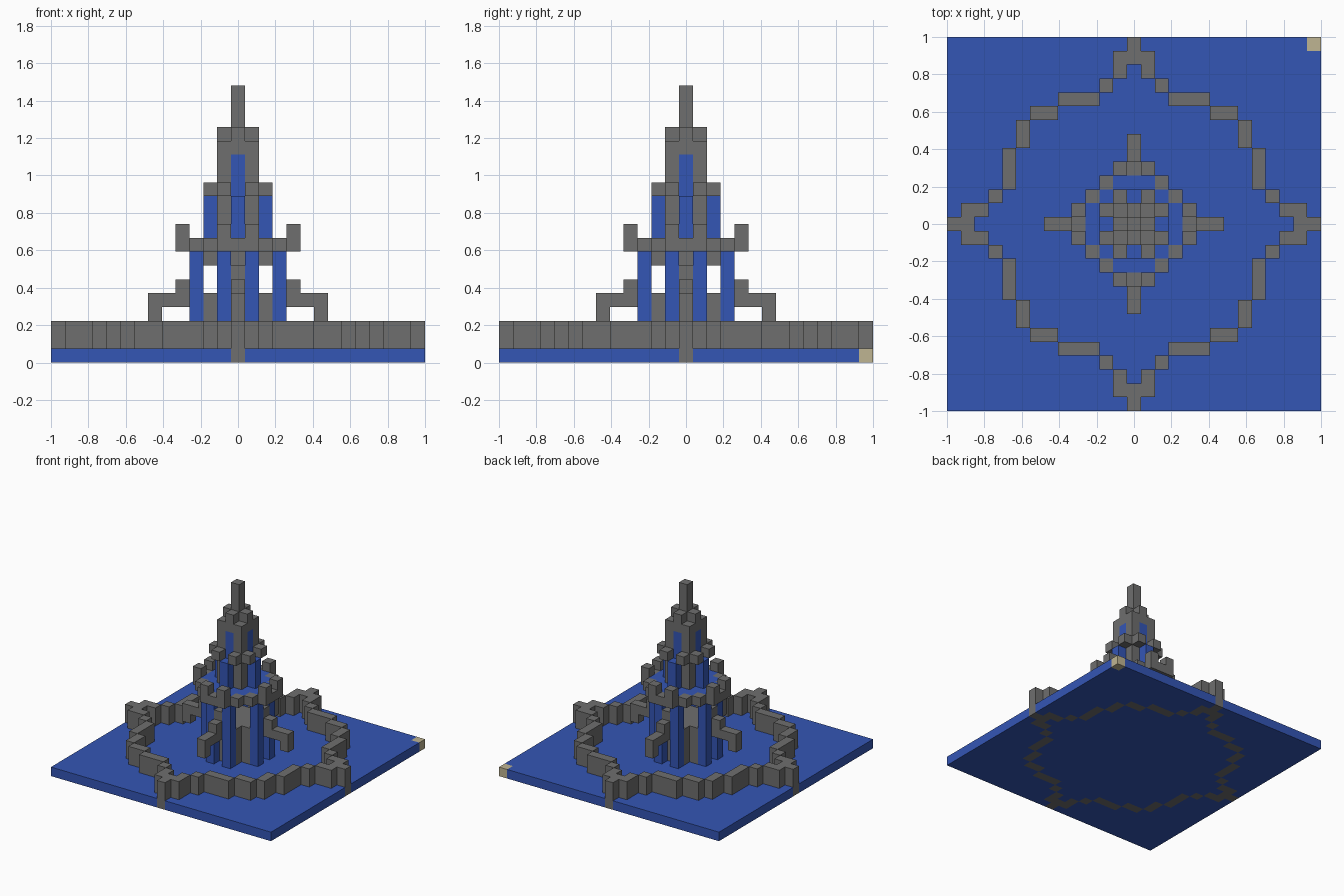
import bpy
import bmesh
from mathutils import Vector

if "Cube" in bpy.data.objects:
    bpy.data.objects.remove(bpy.data.objects["Cube"], do_unlink=True)

U = 2 / 27          # edge of one block
HALF = 13           # blocks from the centre to the edge of the base


def material(name, colour):
    mat = bpy.data.materials.new(name)
    mat.use_nodes = True
    mat.diffuse_color = (*colour, 1)
    mat.node_tree.nodes["Principled BSDF"].inputs["Base Color"].default_value = (*colour, 1)
    return mat


BLUE = material("blue", (0.034, 0.092, 0.46))
STONE = material("stone grey", (0.158, 0.158, 0.156))
TAN = material("tan", (0.52, 0.46, 0.29))


def around(plan):
    """Repeat plan cells in all eight mirrored positions."""
    return {(sx * p, sy * q) for x, y in plan for p, q in ((x, y), (y, x))
            for sx in (1, -1) for sy in (1, -1)}


def stack(plan, low, high):
    """Extrude plan cells through the layers low..high."""
    return {(x, y, z) for x, y in plan for z in range(low, high + 1)}


def build(name, cells, mat):
    """Make one block object, keeping only the outer faces."""
    bm = bmesh.new()
    for cell in cells:
        for axis in range(3):
            for sign in (-1, 1):
                step = [0, 0, 0]
                step[axis] = sign
                if tuple(c + s for c, s in zip(cell, step)) in cells:
                    continue
                n = Vector(step)
                a = Vector([0, 0, 0])
                a[(axis + 1) % 3] = 1
                b = n.cross(a)
                centre = Vector(cell) + Vector((0, 0, 0.5)) + n / 2
                corners = [centre + (a * i + b * j) / 2
                           for i, j in ((-1, -1), (1, -1), (1, 1), (-1, 1))]
                bm.faces.new([bm.verts.new(c * U) for c in corners])
    bmesh.ops.remove_doubles(bm, verts=bm.verts, dist=U / 100)
    mesh = bpy.data.meshes.new(name)
    bm.to_mesh(mesh)
    bm.free()
    mesh.materials.append(mat)
    obj = bpy.data.objects.new(name, mesh)
    bpy.context.collection.objects.link(obj)
    return obj


def square(r):
    return {(x, y) for x in range(-r, r + 1) for y in range(-r, r + 1)}


# Base, with the wall footing set into it and one marked corner
wall = around([(0, 13), (0, 12), (1, 12), (1, 11), (2, 10), (3, 9), (4, 9),
               (5, 9), (6, 8), (7, 8)])
marker = {(HALF, HALF)}
build("base", stack(square(HALF) - wall - marker, 0, 0), BLUE)
build("corner_marker", stack(marker, 0, 0), TAN)
build("outer_wall", stack(wall, 0, 2), STONE)

# Lower tower: core, columns and stepped flying buttresses
build("lower_core", stack(square(2) - around([(2, 2)]), 1, 4), STONE)
build("columns", stack(around([(1, 3)]), 1, 7), BLUE)
buttress = set()
for out, low, high in ((6, 3, 4), (5, 4, 4), (4, 4, 5), (3, 5, 6), (2, 7, 7)):
    buttress |= stack(around([(out, 0)]), low, high)
build("buttresses", buttress, STONE)

# Balcony: blue floor, grey rim and battlements
rim = around([(0, 4), (1, 4), (2, 3)])
floor = square(3) - around([(2, 3), (3, 3)])
build("balcony_floor", stack(floor, 8, 8), BLUE)
build("balcony_rim", stack(rim, 8, 8) | stack(around([(1, 4)]), 9, 9), STONE)

# Upper tower: windows, bays, ledges and spire
window = around([(0, 1)])
build("windows", stack(window, 9, 14), BLUE)
build("bays", stack(around([(0, 2)]), 9, 11), BLUE)
build("ledges", stack(around([(1, 2)]), 12, 12), STONE)
build("upper_tower", stack(square(1) - window, 9, 14) | stack(square(1), 15, 15)
      | stack(window, 16, 16) | stack({(0, 0)}, 16, 19), STONE)
